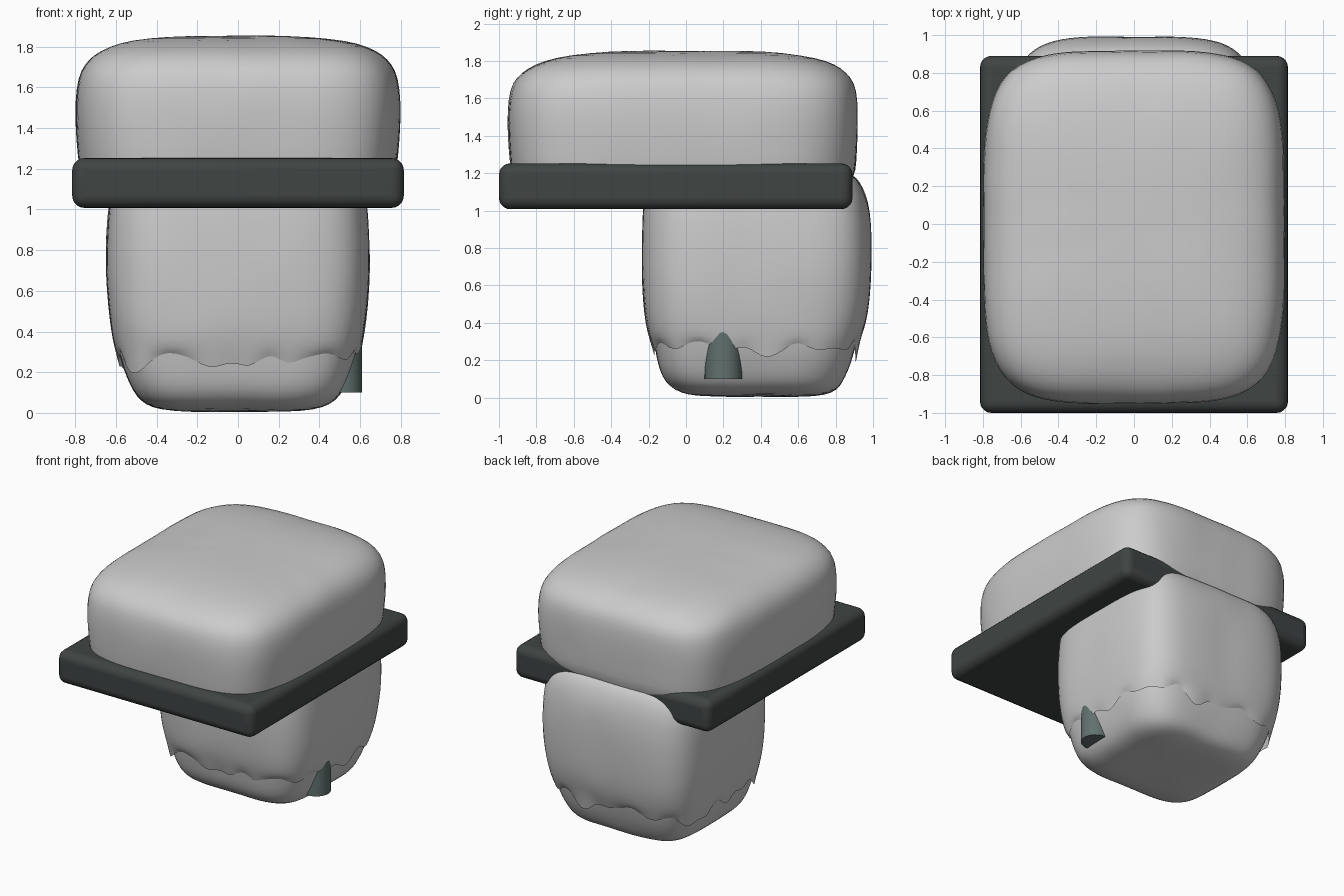
import bpy, bmesh, math
from mathutils import Vector, noise

if "Cube" in bpy.data.objects:
    bpy.data.objects.remove(bpy.data.objects["Cube"])

def colour(ob, name, rgb):
    mat = bpy.data.materials.new(name)
    mat.diffuse_color = (*rgb, 1)
    mat.use_nodes = True
    mat.node_tree.nodes["Principled BSDF"].inputs["Base Color"].default_value = mat.diffuse_color
    ob.data.materials.append(mat)

def smooth(ob):
    bpy.context.view_layer.objects.active = ob
    ob.select_set(True)
    bpy.ops.object.shade_smooth_by_angle(angle=math.radians(40))
    ob.select_set(False)

def loft(name, sections, power=4.5, sides=64, lump=0.006, ragged=0.0, capped=True):
    """Rounded-rectangle rings (z, half width, front y, back y), slightly lumpy."""
    bm = bmesh.new()
    rings = []
    for k, (z, hx, y0, y1) in enumerate(sections):
        ring = []
        for i in range(sides):
            a = 2 * math.pi * i / sides
            c, s = math.cos(a), math.sin(a)
            r = (abs(c) ** power + abs(s) ** power) ** (-1 / power)
            p = Vector((hx * r * c, (y0 + y1) / 2 + (y1 - y0) / 2 * r * s, z))
            p += noise.noise_vector(p * 4) * lump
            if ragged and k == 0:
                p.z += noise.noise(p * 7) * ragged
            ring.append(bm.verts.new(p))
        rings.append(ring)
    for lo, hi in zip(rings, rings[1:]):
        for i in range(sides):
            j = (i + 1) % sides
            bm.faces.new((lo[i], lo[j], hi[j], hi[i]))
    if capped:
        bm.faces.new(rings[0][::-1])
        bm.faces.new(rings[-1])
    me = bpy.data.meshes.new(name)
    bm.to_mesh(me)
    bm.free()
    ob = bpy.data.objects.new(name, me)
    bpy.context.collection.objects.link(ob)
    smooth(ob)
    ob.modifiers.new("Subdivision", 'SUBSURF').levels = 1
    return ob

# upper padded block
loft("top_cushion", [
    (1.14, .72, -.88, .85), (1.18, .775, -.93, .90), (1.25, .785, -.94, .91),
    (1.40, .797, -.952, .917), (1.53, .80, -.955, .92), (1.65, .786, -.94, .91),
    (1.71, .755, -.905, .88), (1.76, .71, -.85, .83), (1.80, .635, -.76, .75),
    (1.83, .53, -.63, .62), (1.85, .35, -.42, .42), (1.855, .15, -.18, .18)])

# dark slab between the blocks
bpy.ops.mesh.primitive_cube_add(size=1, location=(0, -.055, 1.13))
slab = bpy.context.object
slab.name = "slab"
slab.scale = (1.63, 1.89, .245)
bpy.ops.object.transform_apply(location=False, rotation=False, scale=True)
bev = slab.modifiers.new("Bevel", 'BEVEL')
bev.width, bev.segments = .06, 5
smooth(slab)
colour(slab, "dark_slab", (.05, .058, .056))

# lower block: skin with a ragged lower edge over a rounded base
loft("lower_block", [
    (.25, .585, -.17, .91), (.32, .607, -.196, .935), (.40, .622, -.216, .962),
    (.52, .638, -.228, .983), (.70, .65, -.236, .993), (.88, .645, -.234, .993),
    (1.0, .637, -.23, .98), (1.08, .625, -.22, .962), (1.15, .60, -.20, .93),
    (1.20, .56, -.16, .89), (1.22, .45, -.05, .78)],
    ragged=.13, capped=False)
loft("rounded_base", [
    (.005, .18, .20, .56), (.01, .33, .05, .70), (.025, .42, -.03, .78),
    (.06, .48, -.09, .825), (.11, .517, -.13, .852), (.18, .547, -.152, .882),
    (.25, .572, -.163, .90), (.34, .595, -.18, .925), (.45, .61, -.19, .94)])

# small side peg
bpy.ops.mesh.primitive_cylinder_add(vertices=32, radius=.1, depth=.4, location=(.51, .2, .3))
peg = bpy.context.object
peg.name = "side_peg"
smooth(peg)
colour(peg, "peg_grey_green", (.12, .165, .155))
